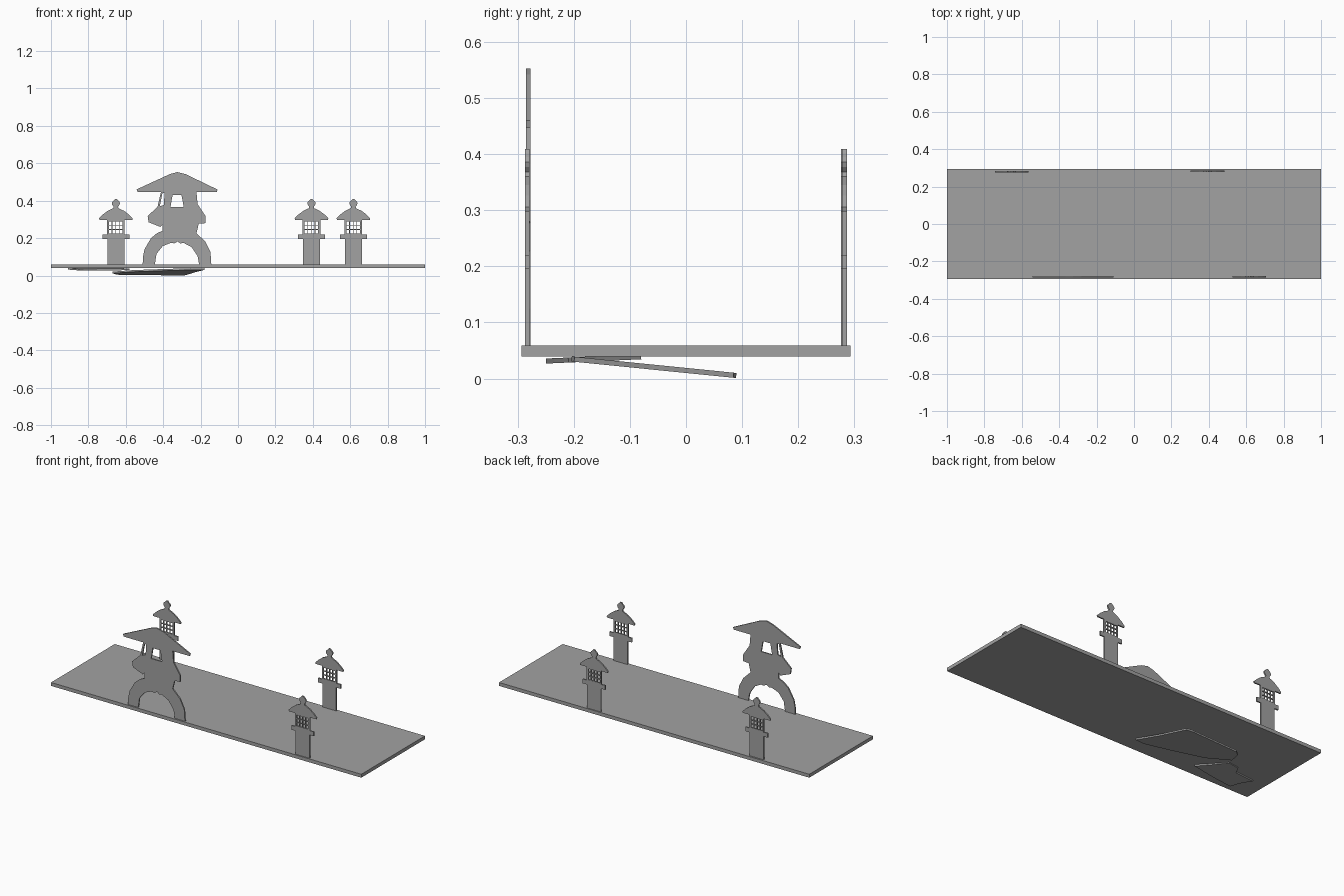
import bpy
import math

if "Cube" in bpy.data.objects:
    bpy.data.objects.remove(bpy.data.objects["Cube"])

stone = bpy.data.materials.new("grey stone")
stone.diffuse_color = (0.36, 0.36, 0.36, 1)
stone.use_nodes = True
stone.node_tree.nodes["Principled BSDF"].inputs["Base Color"].default_value = stone.diffuse_color


def cutout(name, outlines, thick, loc, tilt=math.pi / 2):
    """Flat board: first outline is the border, the others are holes."""
    cu = bpy.data.curves.new(name, 'CURVE')
    cu.dimensions = '2D'
    cu.fill_mode = 'BOTH'
    cu.extrude = thick / 2
    for pts in outlines:
        sp = cu.splines.new('POLY')
        sp.points.add(len(pts) - 1)
        for p, (x, y) in zip(sp.points, pts):
            p.co = (x, y, 0, 1)
        sp.use_cyclic_u = True
    tmp = bpy.data.objects.new(name + "_outline", cu)
    bpy.context.scene.collection.objects.link(tmp)
    bpy.context.view_layer.update()
    dg = bpy.context.evaluated_depsgraph_get()
    me = bpy.data.meshes.new_from_object(tmp.evaluated_get(dg))
    bpy.data.objects.remove(tmp)
    me.materials.clear()
    me.materials.append(stone)
    for poly in me.polygons:
        poly.use_smooth = False
    ob = bpy.data.objects.new(name, me)
    bpy.context.scene.collection.objects.link(ob)
    ob.location = loc
    ob.rotation_euler = (tilt, 0, 0)
    return ob


# Base board
cutout("base_board", [[(-1, -.293), (1, -.293), (1, .293), (-1, .293)]],
       .02, (0, 0, .049), 0)

# Small lanterns: post, ledge, lattice box, curved roof, round finial
right = [(.045, .05), (.045, .195), (.072, .195), (.072, .22), (.047, .22),
         (.047, .298), (.088, .298), (.09, .306), (.07, .326), (.045, .345),
         (.014, .36), (.012, .368)]
knob = [(.022 * math.cos(math.radians(a)), .386 + .018 * math.sin(math.radians(a)))
        for a in range(-30, 61, 30)]
right += knob + [(.005, .409)]
small = right + [(-x, z) for x, z in reversed(right)]
lattice = []
for i in range(4):
    for j in range(3):
        x, z = -.038 + i * .0195, .226 + j * .0225
        lattice.append([(x, z), (x + .0155, z), (x + .0155, z + .0185), (x, z + .0185)])
for name, x, y in (("back_left_lantern", -.653, .28),
                   ("back_right_lantern", .393, .283),
                   ("front_right_lantern", .617, -.283)):
    cutout(name, [small] + lattice, .008, (x, y, 0))

# Large lantern: arched legs, ledge, fire box with openings, wide roof
large = [(-.51, .05), (-.508, .10), (-.50, .14), (-.465, .20), (-.435, .225),
         (-.403, .24), (-.403, .272), (-.415, .26), (-.478, .285), (-.483, .318),
         (-.47, .33), (-.43, .368), (-.412, .447), (-.537, .447), (-.543, .46),
         (-.365, .542), (-.325, .553), (-.28, .542), (-.11, .46), (-.113, .447),
         (-.222, .447), (-.216, .382), (-.174, .318), (-.174, .28), (-.21, .277),
         (-.222, .227), (-.174, .18), (-.147, .125), (-.142, .05),
         (-.206, .05), (-.216, .104), (-.248, .152), (-.29, .174), (-.308, .172),
         (-.323, .182), (-.34, .172), (-.36, .174), (-.403, .157),
         (-.436, .115), (-.446, .05)]
openings = [[(-.35, .43), (-.302, .43), (-.29, .366), (-.361, .366)],
            [(-.393, .44), (-.396, .378), (-.418, .37), (-.404, .44)]]
cutout("large_lantern", [large] + openings, .008, (0, -.281, 0))

# Loose pieces lying under the board
cutout("fallen_roof", [[(-.18, -.2), (-.235, -.06), (-.28, .085), (-.32, .09),
                        (-.62, .075), (-.65, .05), (-.67, -.02), (-.56, -.1),
                        (-.39, -.16), (-.24, -.205)]],
       .009, (0, 0, .0145), -.1)
cutout("fallen_post", [[(-.58, -.21), (-.63, -.16), (-.70, -.08), (-.77, -.09),
                        (-.79, -.13), (-.91, -.14), (-.87, -.2), (-.85, -.25),
                        (-.72, -.235)]],
       .009, (0, 0, .0425), .045)
